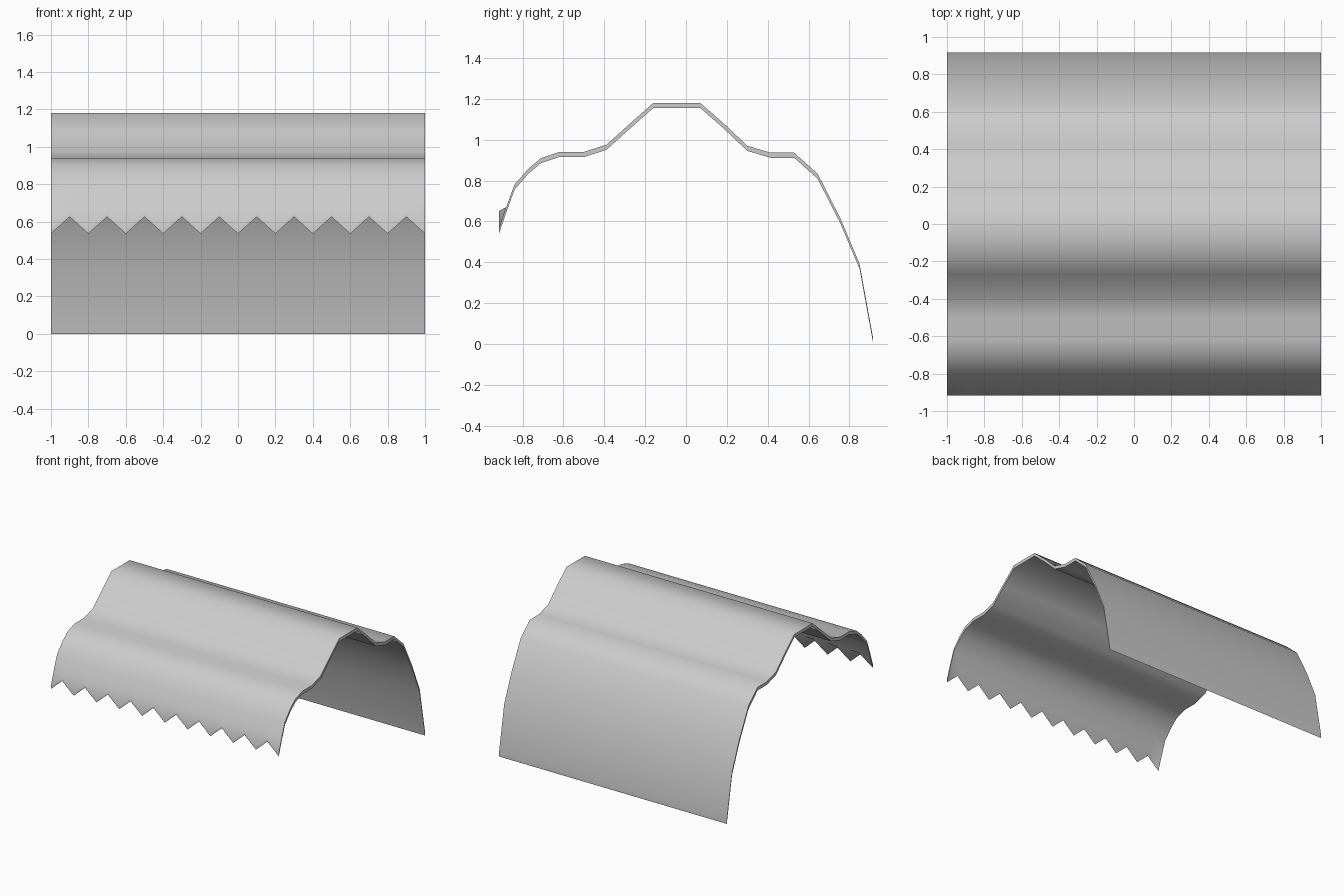
import bpy, bmesh, math

if "Cube" in bpy.data.objects:
    bpy.data.objects.remove(bpy.data.objects["Cube"])

# Upper line of the cloth-like canopy in (y, z), front to back
PROFILE = [(-0.88, 0.67), (-0.84, 0.78), (-0.77, 0.86), (-0.71, 0.91),
           (-0.62, 0.94), (-0.50, 0.94), (-0.39, 0.975), (-0.27, 1.083),
           (-0.16, 1.18), (0.07, 1.18), (0.19, 1.075), (0.30, 0.97),
           (0.415, 0.936), (0.53, 0.936), (0.645, 0.833), (0.757, 0.613),
           (0.85, 0.392), (0.917, 0.025)]
THICK = 0.025
TEETH = 10
cols = 2 * TEETH + 1

bm = bmesh.new()
rows = []
# Front hem: zigzag row of points and notches
rows.append([bm.verts.new((-1 + i / TEETH, -0.917, 0.65 if i % 2 else 0.56))
             for i in range(cols)])
# Canopy sheet
for y, z in PROFILE:
    rows.append([bm.verts.new((-1 + i / TEETH, y, z)) for i in range(cols)])
for a, b in zip(rows, rows[1:]):
    for i in range(cols - 1):
        bm.faces.new((a[i], a[i + 1], b[i + 1], b[i]))

# Underside: the same sheet dropped by the thickness
ext = bmesh.ops.extrude_face_region(bm, geom=bm.faces[:], use_keep_orig=True)
low = [g for g in ext["geom"] if isinstance(g, bmesh.types.BMVert)]
bmesh.ops.translate(bm, verts=low, vec=(0, 0, -THICK))
bmesh.ops.recalc_face_normals(bm, faces=bm.faces[:])

mesh = bpy.data.meshes.new("canopy")
bm.to_mesh(mesh)
bm.free()
canopy = bpy.data.objects.new("canopy", mesh)
bpy.context.collection.objects.link(canopy)
bpy.context.view_layer.objects.active = canopy
canopy.select_set(True)
bpy.ops.object.shade_smooth_by_angle(angle=math.radians(50))
